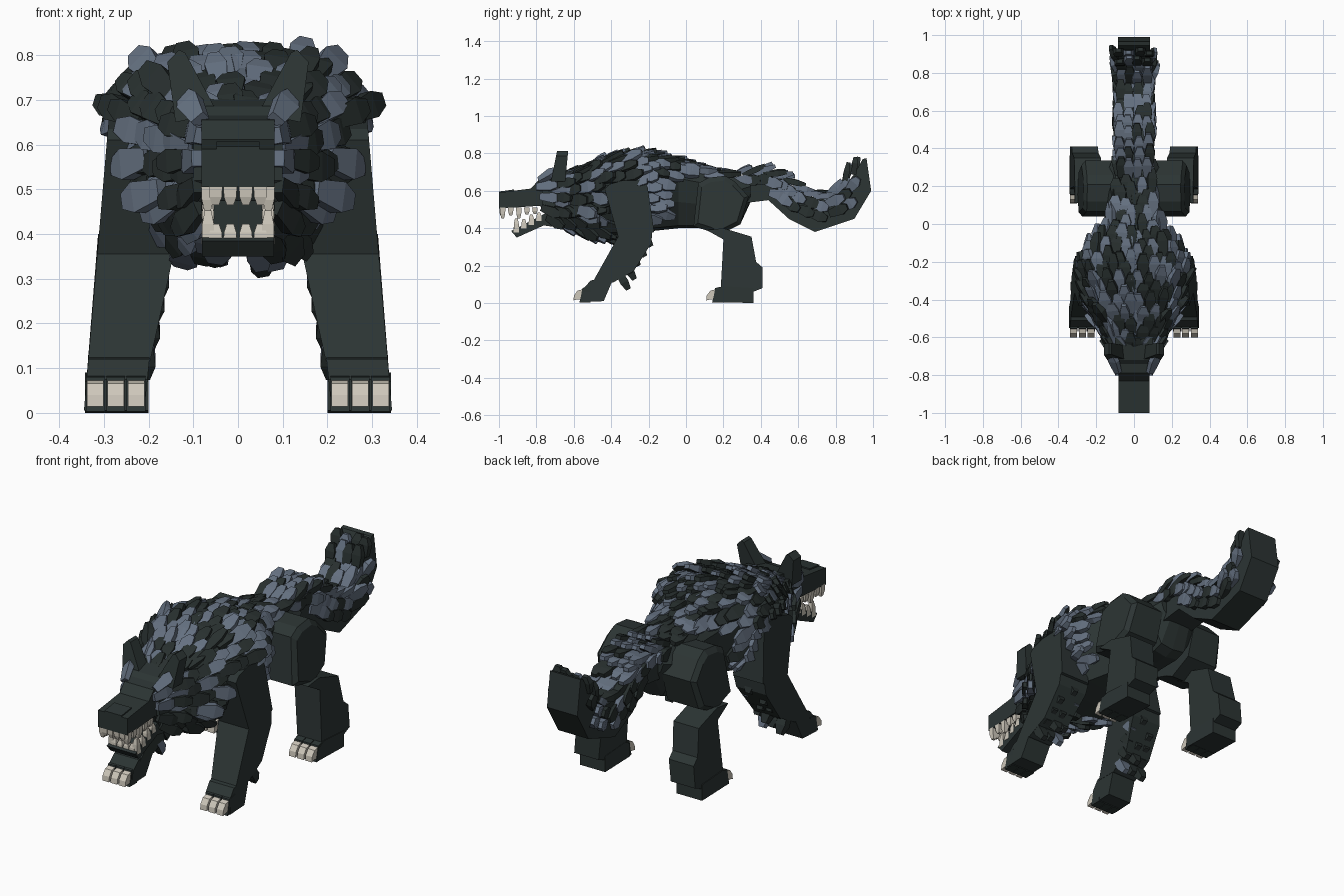
import bpy, bmesh, math, random
from mathutils import Vector as V

if "Cube" in bpy.data.objects:
    bpy.data.objects.remove(bpy.data.objects["Cube"])
random.seed(11)

def mat(name, r, g, b):
    m = bpy.data.materials.new(name)
    m.diffuse_color = (r, g, b, 1)
    m.use_nodes = True
    m.node_tree.nodes["Principled BSDF"].inputs["Base Color"].default_value = m.diffuse_color
    return m

HIDE = mat("dark_hide", 0.025, 0.035, 0.034)
FUR = mat("charcoal_fur", 0.021, 0.029, 0.028)
SLATE = mat("slate_fur", 0.13, 0.165, 0.22)
IVORY = mat("ivory", 0.62, 0.58, 0.50)
COAT = [FUR, SLATE]

def shade(share):
    """Random coat index: charcoal or slate."""
    return 1 if random.random() < share else 0

def finish(name, bm, mats, mirror=False):
    bmesh.ops.recalc_face_normals(bm, faces=bm.faces)
    me = bpy.data.meshes.new(name)
    bm.to_mesh(me)
    bm.free()
    for m in mats:
        me.materials.append(m)
    ob = bpy.data.objects.new(name, me)
    bpy.context.collection.objects.link(ob)
    if mirror:
        ob.modifiers.new("mirror", 'MIRROR').use_mirror_merge = False
    return ob

def skin(bm, rings, mi=0):
    """Join equal-length rings of points into a closed solid."""
    rs = [[bm.verts.new(p) for p in r] for r in rings]
    n = len(rs[0])
    fs = [bm.faces.new(rs[0]), bm.faces.new(rs[-1])]
    for a, b in zip(rs, rs[1:]):
        for i in range(n):
            j = (i + 1) % n
            fs.append(bm.faces.new((a[i], a[j], b[j], b[i])))
    for f in fs:
        f.material_index = mi
    return fs

def prism(name, pts, xin, xout, mirror=False, m=HIDE):
    """Side profile (y, z) spanned between two x values that may depend on z."""
    fi = xin if callable(xin) else lambda z: xin
    fo = xout if callable(xout) else lambda z: xout
    bm = bmesh.new()
    skin(bm, [[(fi(z), y, z) for y, z in pts], [(fo(z), y, z) for y, z in pts]])
    return finish(name, bm, [m], mirror)

def tuft(bm, p, d, n, L, W, T, mi):
    """Blunt-pointed slab of fur: root p, direction d, surface normal n."""
    d = d.normalized()
    s = d.cross(n).normalized()
    u = s.cross(d).normalized()
    rings = []
    for t, w, h in ((0, .65, .8), (.65, 1, 1), (1, .5, .6)):
        c = p + d * L * t
        rings.append([c + s * (W * w * a) / 2 + u * (T * h * b) / 2
                      for a, b in ((-1, -1), (1, -1), (1, 1), (-1, 1))])
    # the underside stays charcoal
    for i in (2, 6):
        skin_faces = skin(bm, rings, mi) if i == 2 else skin_faces
        skin_faces[i].material_index = 0

def lerp(table, y):
    for a, b in zip(table, table[1:]):
        if y <= b[0]:
            t = (y - a[0]) / (b[0] - a[0])
            return [p + (q - p) * t for p, q in zip(a, b)]
    return table[-1]

# torso: stations of y, bottom, top, half width
BODY = [(-.70, .44, .65, .10), (-.60, .40, .70, .15), (-.45, .36, .76, .225),
        (-.30, .37, .785, .27), (-.18, .385, .78, .265), (-.04, .40, .75, .17),
        (.12, .40, .71, .14), (.24, .40, .69, .135), (.29, .42, .665, .135), (.345, .54, .65, .115)]

def half(y):
    _, b, t, w = lerp(BODY, y)
    h = t - b
    return [V((x * w, y, b + k * h)) for x, k in
            ((0, 1), (.72, .96), (1, .76), (.88, .4), (.52, .04), (0, 0))]

bm = bmesh.new()
skin(bm, [half(s[0]) + [V((-p.x, p.y, p.z)) for p in half(s[0])[-2:0:-1]] for s in BODY])
finish("torso", bm, [HIDE])

def around(y, t):
    """Point and outward normal at fraction t of the half outline."""
    h = half(y)
    segs = [(b - a).length for a, b in zip(h, h[1:])]
    rest = t * sum(segs)
    for a, b, l in zip(h, h[1:], segs):
        if rest <= l:
            e = (b - a) / l
            return a + e * rest, V((-e.z, 0, e.x))
        rest -= l
    return h[-1], V((0, 0, -1))

# mane and back fur in overlapping rows that follow the torso surface
bm = bmesh.new()
y, row = -.68, 0
while y < .17:
    w = lerp(BODY, y)[3]
    if y < -.43: reach = .95
    elif y < -.27: reach = .46
    elif y < -.14: reach = .74
    elif y < -.08: reach = .36
    else: reach = .28
    n = max(3, int((.3 + w * 2.2) / .066))
    for sx in (-1, 1):
        for i in range(n):
            t = (i + .25 + .5 * (row % 2)) / n
            if t > reach:
                continue
            p, nr = around(y + random.uniform(-.015, .015), t)
            q, _ = around(p.y + .04, t)
            tan = (q - p).normalized()
            nr = V((p.x * .9, 0, p.z - lerp(BODY, y)[1] - .18)).normalized() * .5 + \
                (nr if nr.z * (p.z - .5) >= 0 else V((nr.x, 0, -nr.z)))
            nr = nr.normalized()
            if y < -.52 and t < .5: lift = random.uniform(.05, .22)
            elif y < -.27: lift = random.uniform(.18, .48)
            elif y < -.05: lift = random.uniform(.2, .36)
            else: lift = random.uniform(.12, .26)
            sag = .55 * max(0, t - .4) if y < -.3 else .3 * t
            if t > .7: lift *= .5
            d = tan + V((0, 0, -sag)) + nr * lift
            if -.2 < y < -.05 and t > .2:
                d.x = max(d.x, -.1)
            # flank patch behind the shoulder is nearly all slate
            share = .85 if (y > -.27 and t > .42) else .46 if y < -.08 else .36
            flip = V((sx, 1, 1))
            tuft(bm, (p - d * .015) * flip, d * flip, nr * flip, random.uniform(.10, .15),
                 random.uniform(.05, .07), random.uniform(.025, .036), shade(share))
    y += .056
    row += 1
finish("mane_fur", bm, COAT)

# head, jaw, nose
prism("head", [(-1, .59), (-.83, .612), (-.79, .655), (-.62, .69), (-.62, .44),
               (-.74, .45), (-.78, .52), (-1, .505)], -.082, .082)
prism("skull", [(-.77, .64), (-.72, .685), (-.6, .71), (-.6, .47), (-.73, .47), (-.77, .52)], -.10, .10)
prism("lower_jaw", [(-.905, .35), (-.935, .385), (-.76, .475), (-.66, .48),
                    (-.66, .40), (-.76, .415)], -.08, .08)
prism("nose_plate", [(-1.0, .526), (-1.0, .596), (-.92, .607), (-.92, .526)], -.048, .048)

# ears
bm = bmesh.new()
ear = ((.045, .67), (.118, .805), (.132, .812), (.158, .785), (.14, .65))
skin(bm, [[(x, -.72 + (z - .66) * .2, z) for x, z in ear],
          [(x, -.645 + (z - .66) * .1, z) for x, z in ear]])
finish("ear", bm, [HIDE], True)

# brow and cheek tufts
bm = bmesh.new()
for p, d, n, mi in (((.085, -.785, .655), (.3, .8, .5), (.6, -.6, .6), 1),
                    ((.085, -.80, .62), (.2, 1, .1), (1, 0, .2), 1),
                    ((.092, -.78, .57), (.25, 1, -.1), (1, -.2, 0), 1),
                    ((.09, -.77, .51), (.4, 1, -.4), (1, -.4, 0), 0),
                    ((.085, -.74, .46), (.5, .8, -.5), (1, -.4, -.3), 0),
                    ((.10, -.70, .57), (.7, .8, -.1), (1, -.6, 0), 0),
                    ((.10, -.70, .50), (.7, .8, -.3), (1, -.6, 0), 0),
                    ((.10, -.68, .63), (.7, .9, .2), (1, -.6, .3), 0)):
    tuft(bm, V(p), V(d), V(n), .115, .055, .03, mi)
# ruff hanging in front of the shoulders and under the throat
for i in range(5):
    a = i / 4
    tuft(bm, V((.17 - .13 * a, -.57 + .03 * a, .50 - .08 * a)), V((.75 - .5 * a, .8, -.25 - .2 * a)),
         V((.7 - .6 * a, -.5, -.4 * a)), .125, .07, .035, (1, 1, 0, 0, 0)[i])
    tuft(bm, V((.20 - .16 * a, -.50, .57 - .18 * a)), V((.7 - .5 * a, .8, -.2 - .2 * a)),
         V((.8 - .7 * a, -.4, -.5 * a)), .12, .07, .035, (1, 0, 1, 0, 0)[i])
finish("face_and_throat_fur", bm, COAT, True)

# teeth along both jaws
bm = bmesh.new()
def tooth(x, y, z, h, w=.031):
    skin(bm, [[(x + a * w * k / 2, y + b * w * k / 2, zz) for a, b in
               ((-1, -1), (1, -1), (1, 1), (-1, 1))]
              for k, zz in ((1, z), (.9, z + h * .6), (.5, z + h))])
for x in (.0175, .05):
    tooth(x, -.983, .51, -.045)
    tooth(x, -.908, .375, .048)
for i in range(5):
    tooth(.068, -.980 + .043 * i, .512, -(.06, .045, .06, .04, .035)[i], .029)
    if i < 4:
        tooth(.067, -.907 + .04 * i, .378 + .02 * i, (.075, .05, .055, .045)[i], .029)
finish("teeth", bm, [IVORY], True)

# front legs
def outer(z): return .345 - .085 * z
def inner(z): return .222 - .22 * z
prism("front_upper_leg", [(-.435, .61), (-.41, .635), (-.34, .655), (-.23, .66), (-.205, .62),
                          (-.17, .38), (-.22, .36), (-.36, .345)], lambda z: .145, outer, True)
prism("front_lower_leg", [(-.36, .36), (-.18, .39), (-.185, .32), (-.28, .17), (-.39, .11), (-.50, .11)],
      inner, outer, True)
prism("front_paw", [(-.51, .12), (-.38, .15), (-.44, .01), (-.55, .005), (-.55, .075)],
      lambda z: .21 - .1 * z, outer, True)

# rear legs, with a chamfered outer face on the thigh
bm = bmesh.new()
thigh = [(.04, .41), (.065, .64), (.12, .67), (.21, .68), (.26, .65),
         (.335, .57), (.29, .42), (.17, .36), (.12, .385)]
skin(bm, [[(.1, y, z) for y, z in thigh],
          [(.265 - .1 * (z - .5), y, z) for y, z in thigh],
          [(.285 - .1 * (z - .5), .185 + (y - .185) * .84, .52 + (z - .52) * .84) for y, z in thigh]])
finish("rear_thigh", bm, [HIDE], True)
prism("rear_shin", [(.11, .39), (.20, .34), (.185, .06), (.36, .06), (.41, .08), (.41, .19),
                    (.375, .22), (.35, .355), (.20, .40)], lambda z: .21 - .1 * z,
      lambda z: .345 - .08 * z, True)
prism("rear_paw", [(.16, .07), (.2, .09), (.36, .08), (.36, 0), (.16, .005)], .2, .342, True)

# toes and claws
for name, y0 in (("front", -.55), ("rear", .16)):
    toes, claws = bmesh.new(), bmesh.new()
    for i in range(3):
        x = .228 + .0455 * i
        skin(toes, [[(x + a, y0 + y, z) for y, z in
                     ((.04, .09), (-.004, .08), (-.012, .035), (-.02, .003), (.04, .003))] for a in (-.021, .021)])
        skin(claws, [[(x + a, y0 + y, z) for y, z in
                      ((0, .074), (-.03, .066), (-.049, .04), (-.052, .014), (-.035, .018), (0, .022))]
                     for a in (-.0185, .0185)])
    finish(name + "_toes", toes, [HIDE], True)
    finish(name + "_claws", claws, [IVORY], True)

# elbow and shin tufts behind the front legs
bm = bmesh.new()
for i in range(5):
    for j in range(3):
        t = i / 4
        p = V((.17 + .04 * t + j * .05, -.25 - .12 * t, .41 - .23 * t))
        tuft(bm, p, V((0, .5, -.85)), V((0, .85, .5)), random.uniform(.09, .13), .052, .045, shade(.12))
finish("elbow_fur", bm, COAT, True)

# tail
TOP = [(.28, .68), (.40, .69), (.52, .66), (.62, .59), (.72, .55), (.82, .59), (.90, .69), (.945, .77)]
prism("tail", TOP + [(.965, .775), (.99, .60), (.90, .45), (.69, .38), (.55, .45), (.44, .55), (.28, .53)],
      -.085, .085)

# tail fur: rows over the top and down the sides, then a crest at the tip
bm = bmesh.new()
for k in range(13):
    y = .25 + k * .054
    y1 = max(y, .281)
    z, z2 = lerp(TOP, y1)[1], lerp(TOP, min(y1, .90) + .04)[1]
    d = V((0, .04, z2 - lerp(TOP, min(y1, .90))[1])).normalized()
    nr = V((0, -d.z, d.y))
    for x in (-.075, -.025, .025, .075):
        tuft(bm, V((x + random.uniform(-.01, .01), y, z)), d + nr * random.uniform(.25, .55), nr,
             random.uniform(.10, .14) * (.8 if k > 11 else 1), .055, .032, shade(.5))
    for sx in (-1, 1):
        for r in range(2 if k > 3 else 1):
            p = V((sx * .085, y, z)) - nr * (.03 + .055 * r)
            if p.y > .91:
                continue
            flare = random.uniform(.1, .25) + (.2 if k > 8 else 0)
            tuft(bm, p, d + V((sx * flare, 0, 0)), V((sx, 0, 0)),
                 random.uniform(.09, .12), .06, .03, shade(.5))
finish("tail_fur", bm, COAT)
